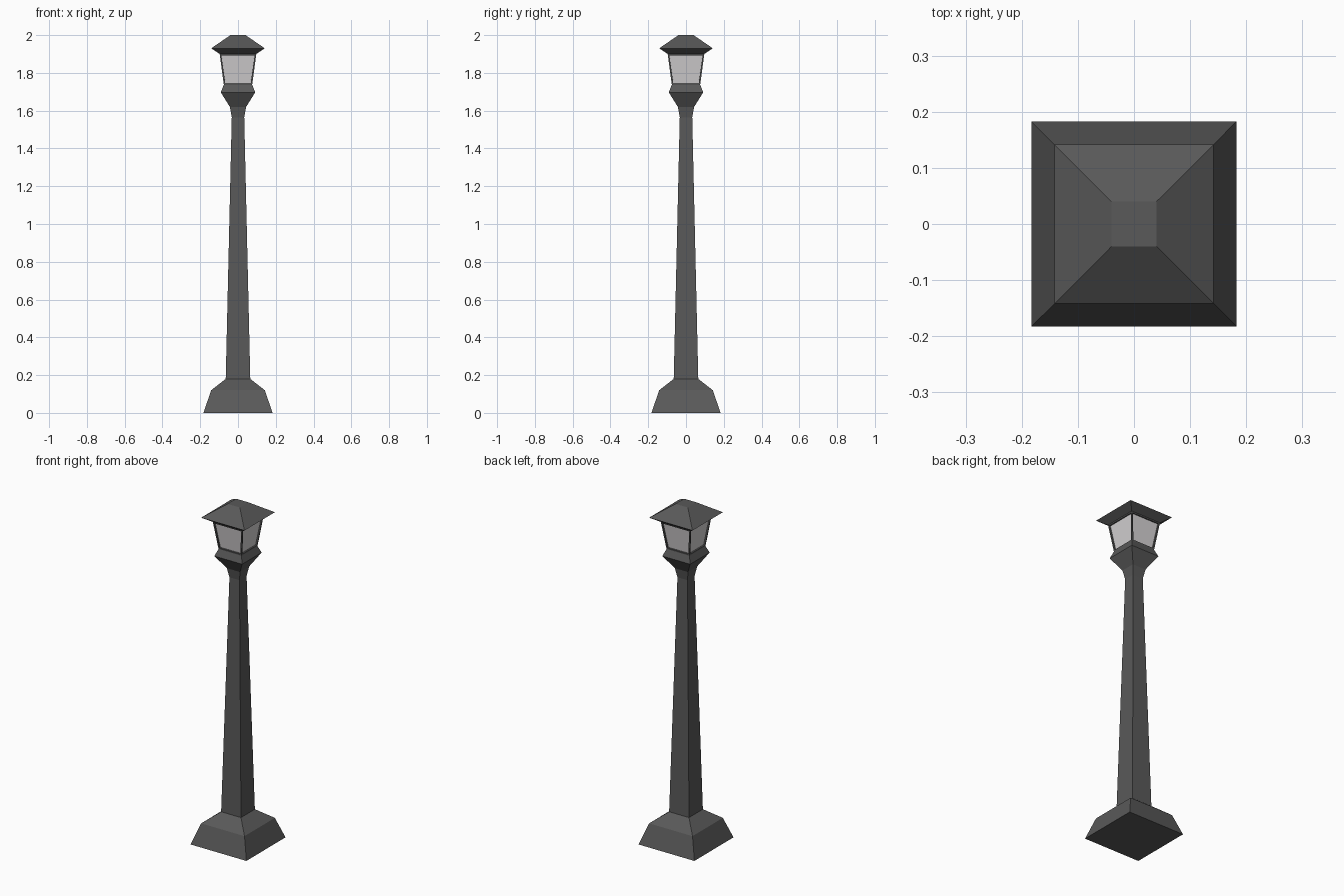
import bpy, bmesh

if "Cube" in bpy.data.objects:
    bpy.data.objects.remove(bpy.data.objects["Cube"])


def material(name, r, g, b):
    m = bpy.data.materials.new(name)
    m.diffuse_color = (r, g, b, 1)
    m.use_nodes = True
    m.node_tree.nodes["Principled BSDF"].inputs["Base Color"].default_value = m.diffuse_color
    return m


IRON = material("dark_iron", 0.1, 0.1, 0.1)
GLASS = material("pale_glass", 0.66, 0.64, 0.65)


def square_loft(name, sections, cap_bottom=False, cap_top=False, panes=False):
    """Stack square rings given as (half width, height)."""
    bm = bmesh.new()
    rings = [[bm.verts.new((sx * h, sy * h, z))
              for sx, sy in ((-1, -1), (1, -1), (1, 1), (-1, 1))]
             for h, z in sections]
    sides = []
    for a, b in zip(rings, rings[1:]):
        for i in range(4):
            j = (i + 1) % 4
            sides.append(bm.faces.new((a[i], a[j], b[j], b[i])))
    if cap_bottom:
        bm.faces.new(rings[0][::-1])
    if cap_top:
        bm.faces.new(rings[-1])
    bm.normal_update()
    if panes:
        # frame border, then a recessed pane on each side
        bmesh.ops.inset_individual(bm, faces=sides, thickness=0.011, depth=0)
        bmesh.ops.inset_individual(bm, faces=sides, thickness=0.0005, depth=-0.008)
        for f in sides:
            f.material_index = 1
    mesh = bpy.data.meshes.new(name)
    bm.to_mesh(mesh)
    bm.free()
    mesh.materials.append(IRON)
    mesh.materials.append(GLASS)
    ob = bpy.data.objects.new(name, mesh)
    bpy.context.collection.objects.link(ob)
    return ob


# stepped foot
square_loft("base", [(0.183, 0), (0.142, 0.12), (0.065, 0.18)], cap_bottom=True)
# tapering post
square_loft("post", [(0.065, 0.18), (0.033, 1.565)])
# flared collar under the lantern
square_loft("collar", [(0.033, 1.565), (0.043, 1.62), (0.091, 1.697), (0.075, 1.737)])
# lantern with four glazed sides
square_loft("lantern", [(0.075, 1.737), (0.097, 1.9)], panes=True)
# overhanging roof with flat top
square_loft("roof", [(0.097, 1.9), (0.142, 1.93), (0.04, 2.0)], cap_top=True)
